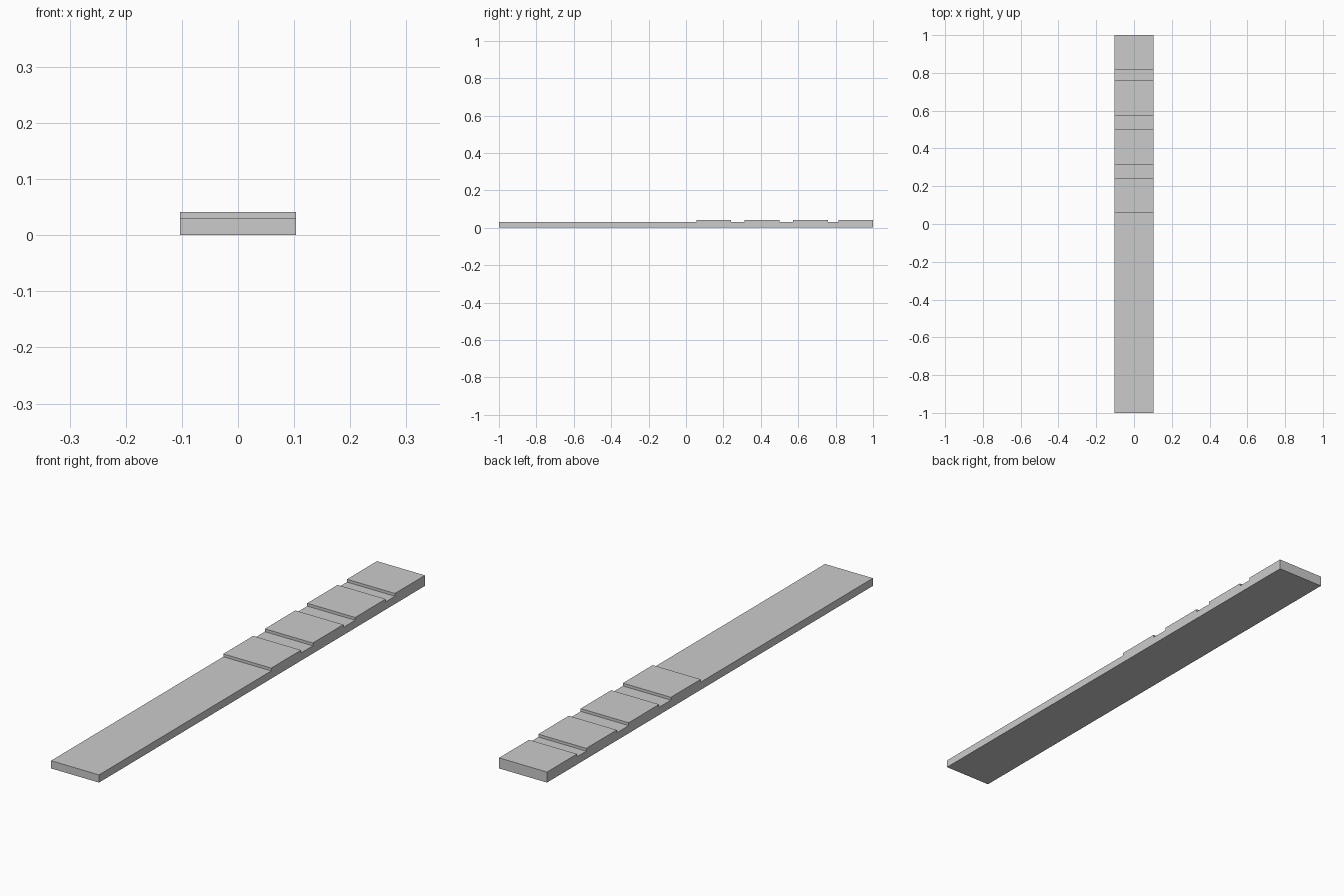
import bpy

if "Cube" in bpy.data.objects:
    bpy.data.objects.remove(bpy.data.objects["Cube"])

HALF_W = 0.103
BASE_TOP = 0.03
PAD_TOP = 0.041


def box(name, y0, y1, z0, z1):
    bpy.ops.mesh.primitive_cube_add(size=1, location=(0, (y0 + y1) / 2, (z0 + z1) / 2))
    ob = bpy.context.object
    ob.name = name
    ob.scale = (2 * HALF_W, y1 - y0, z1 - z0)
    bpy.ops.object.transform_apply(location=False, rotation=False, scale=True)
    return ob


# long flat plank
box("plank", -1.0, 1.0, 0.0, BASE_TOP)

# four raised pads on the rear half
for i, (y0, y1) in enumerate([(0.057, 0.24), (0.312, 0.499), (0.572, 0.759), (0.816, 1.0)]):
    box(f"raised_pad_{i + 1}", y0, y1, BASE_TOP, PAD_TOP)
